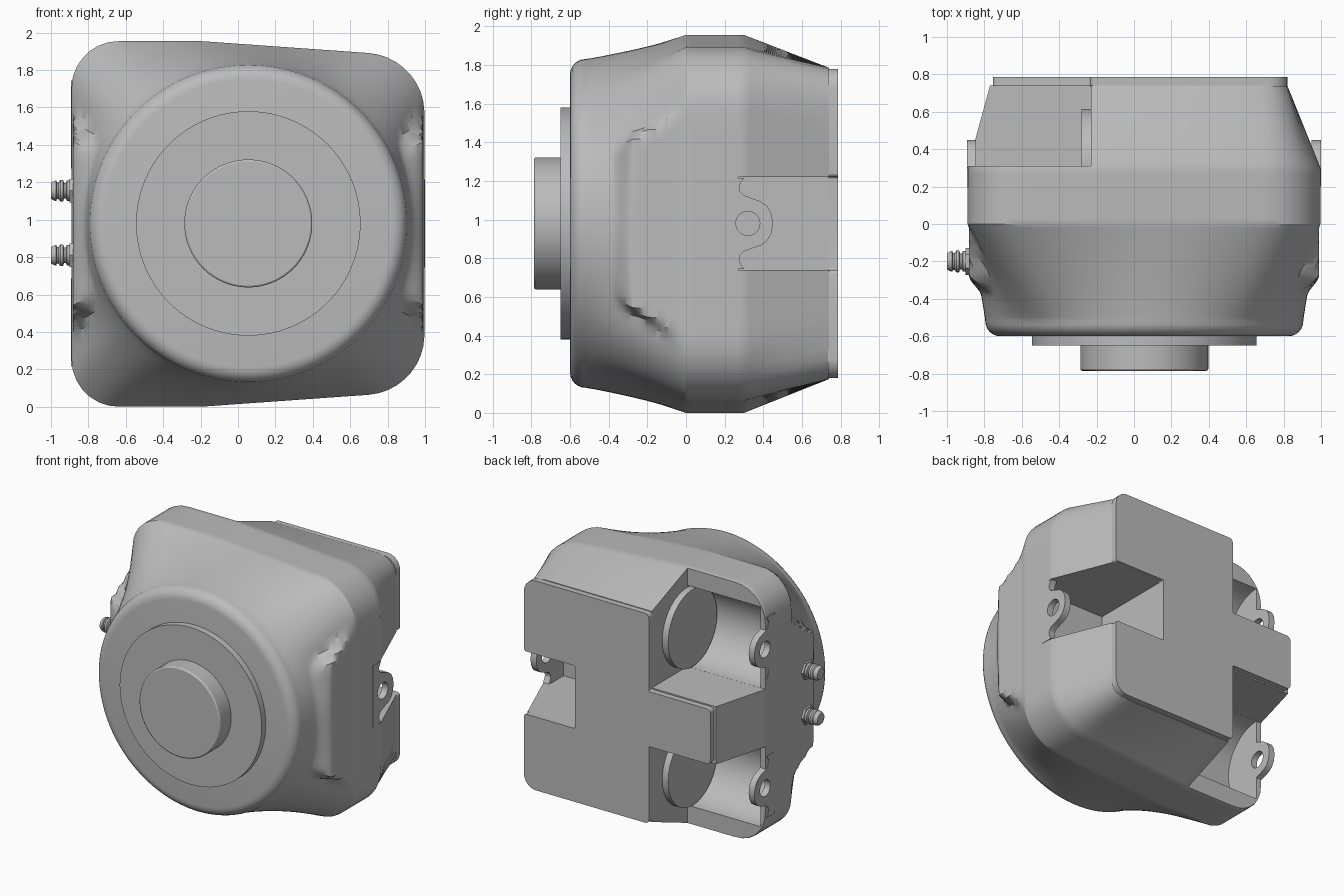
import bpy, bmesh, math
from mathutils import Vector

if "Cube" in bpy.data.objects:
    bpy.data.objects.remove(bpy.data.objects["Cube"])

grey = bpy.data.materials.new("warm_grey")
grey.diffuse_color = (0.5, 0.5, 0.5, 1)
grey.use_nodes = True
grey.node_tree.nodes["Principled BSDF"].inputs["Base Color"].default_value = grey.diffuse_color
CX, CZ = 0.055, 0.98          # axis of the round front


def finish(name, bm, angle=30):
    bmesh.ops.recalc_face_normals(bm, faces=bm.faces)
    me = bpy.data.meshes.new(name)
    bm.to_mesh(me)
    bm.free()
    ob = bpy.data.objects.new(name, me)
    bpy.context.collection.objects.link(ob)
    me.materials.append(grey)
    shade(ob, angle)
    return ob


def shade(ob, angle=30):
    bpy.ops.object.select_all(action='DESELECT')
    ob.select_set(True)
    bpy.context.view_layer.objects.active = ob
    bpy.ops.object.shade_smooth_by_angle(angle=math.radians(angle))


def fillet(corners, n=8):
    """Round a polygon given as (u, v, radius)."""
    out = []
    for i, (u, v, r) in enumerate(corners):
        p = Vector((u, v))
        a = (Vector(corners[i - 1][:2]) - p).normalized()
        b = (Vector(corners[(i + 1) % len(corners)][:2]) - p).normalized()
        if r == 0:
            out.append(p)
            continue
        half = a.angle(b) / 2
        c = p + (a + b).normalized() * r / math.sin(half)
        s, e = p + a * r / math.tan(half) - c, p + b * r / math.tan(half) - c
        for k in range(n + 1):
            t = k / n
            out.append(c + (s * (1 - t) + e * t).normalized() * r)
    return out


def prism(name, pts, axis, lo, hi):
    """Extrude a 2D outline along x (outline is y,z) or y (outline is x,z)."""
    bm = bmesh.new()
    place = (lambda p, d: (d, p[0], p[1])) if axis == 'x' else (lambda p, d: (p[0], d, p[1]))
    f = bm.faces.new([bm.verts.new(place(p, lo)) for p in pts])
    ext = bmesh.ops.extrude_face_region(bm, geom=[f])
    move = Vector((hi - lo, 0, 0) if axis == 'x' else (0, hi - lo, 0))
    bmesh.ops.translate(bm, vec=move, verts=[g for g in ext['geom'] if isinstance(g, bmesh.types.BMVert)])
    return finish(name, bm)


def disc(name, u, v, r, axis, lo, hi, n=64):
    pts = [(u + r * math.cos(2 * math.pi * k / n), v + r * math.sin(2 * math.pi * k / n)) for k in range(n)]
    return prism(name, pts, axis, lo, hi)


def box(name, x0, x1, y0, y1, z0, z1):
    return prism(name, [(y0, z0), (y1, z0), (y1, z1), (y0, z1)], 'x', x0, x1)


def cut(ob, cutter):
    m = ob.modifiers.new("cut", 'BOOLEAN')
    m.operation, m.solver, m.object = 'DIFFERENCE', 'EXACT', cutter
    bpy.context.view_layer.objects.active = ob
    bpy.ops.object.modifier_apply(modifier=m.name)
    bpy.data.objects.remove(cutter)


def reach(outline, ang):
    """Distance from the axis to an outline in a given direction."""
    d, best = Vector((math.cos(ang), math.sin(ang))), 0
    for i, q in enumerate(outline):
        a, b = outline[i - 1] - Vector((CX, CZ)), q - Vector((CX, CZ))
        e = b - a
        den = d.x * e.y - d.y * e.x
        if abs(den) < 1e-9:
            continue
        t = (a.x * e.y - a.y * e.x) / den
        s = (a.x * d.y - a.y * d.x) / den
        if -1e-6 <= s <= 1 + 1e-6 and t > best:
            best = t
    return best


def step(a, b, x):
    t = min(1, max(0, (x - a) / (b - a)))
    return t * t * (3 - 2 * t)


# Housing: loft from a round front to a rounded square, then taper to the back
widest = fillet([(-0.89, 0, .25), (-0.2, 0, 0), (0.997, .085, .32),
                 (0.997, 1.87, .32), (-0.2, 1.955, 0), (-0.89, 1.955, .25)], 10)
rear = fillet([(-0.77, .175, .14), (0.82, .175, .14), (0.82, 1.785, .14), (-0.77, 1.785, .14)], 10)
N, R, Y0 = 144, 0.85, -0.52
angles = [2 * math.pi * k / N for k in range(N)]
wide_r = [reach(widest, a) for a in angles]
rear_r = [reach(rear, a) for a in angles]


def radius(k, y):
    if y <= Y0:
        return R - 0.08 + math.sqrt(max(0, 0.08 ** 2 - (Y0 - y) ** 2))
    if y >= 0.3:
        t = (y - 0.3) / 0.44
        return wide_r[k] * (1 - t) + rear_r[k] * t
    if y >= 0:
        return wide_r[k]
    base = R + (wide_r[k] - R) * ((y - Y0) / -Y0) ** 1.1
    # flat cheeks on both sides
    w = 0
    if abs(math.cos(angles[k])) > 0.7:
        lim = 0.42 + 0.5 * (y + 0.3)
        h = abs(wide_r[k] * math.sin(angles[k]))
        w = step(-0.38, -0.27, y) * (1 - step(lim, lim + 0.1, h))
    return base + (wide_r[k] * 0.993 - base) * w


ys = [Y0 - 0.08 * math.cos(math.pi / 2 * k / 6) for k in range(6)]
ys += [Y0 + 0.02 * k for k in range(26)] + [0, 0.03, 0.15, 0.27, 0.3, 0.33, 0.5, 0.74]
bm = bmesh.new()
rings = [[bm.verts.new((CX + radius(k, y) * math.cos(a), y, CZ + radius(k, y) * math.sin(a)))
          for k, a in enumerate(angles)] for y in ys]
for r0, r1 in zip(rings, rings[1:]):
    for k in range(N):
        bm.faces.new((r0[k - 1], r0[k], r1[k], r1[k - 1]))
bm.faces.new(rings[0])
bm.faces.new(rings[-1])
housing = finish("housing", bm)

# Rear pockets: one on the right, an upper and a lower one on the left
ARM, LUG = 0.22, 0.53
cut(housing, box("cutter", 0.39, 0.95, 0.12, 1, CZ - .24, CZ + .24))
cut(housing, box("cutter", 0.90, 1.2, 0.27, 1, CZ - .24, CZ + .24))
for s in (1, -1):
    z0, z1 = sorted((CZ + s * ARM, CZ + s * 1.3))
    cut(housing, box("cutter", -1.2, -0.23, 0.31, 1, z0, z1))
    cut(housing, disc("cutter", 0.32, CZ + s * LUG, 0.31, 'x', -0.845, -0.23))

# Mounting lugs: wavy tabs with a bolt hole
half = [(.20, .235), (.30, .235), (.285, .215), (.275, .19), (.28, .165), (.30, .145), (.34, .13),
        (.385, .115), (.42, .09), (.442, .05), (.45, 0)]
for name, x0, x1, z in (("right_lug", .95, 1.0, CZ), ("upper_left_lug", -.893, -.845, CZ + LUG),
                        ("lower_left_lug", -.893, -.845, CZ - LUG)):
    pts = [(y, z + d) for y, d in half] + [(y, z - d) for y, d in half[-2::-1]]
    lug = prism(name, pts, 'x', x0, x1)
    for ob in (lug, housing):
        cut(ob, disc("cutter", 0.32, z, 0.062, 'x', x0 - .02, x1 + .04, 32))
    shade(lug)
shade(housing)

# Round pads on the inner pocket walls
for s, name in ((1, "upper_pad"), (-1, "lower_pad")):
    disc(name, 0.32, CZ + s * LUG, 0.295, 'x', -0.28, -0.22)

# Back plate with a side notch and an arm
prism("back_plate", fillet([
    (.82, .18, .1), (.82, .74, .02), (.39, .74, .01), (.39, 1.22, .01), (.82, 1.22, .02), (.82, 1.78, .1),
    (-.235, 1.78, .03), (-.235, 1.19, .01), (-.755, 1.19, .03), (-.755, .77, .03), (-.235, .77, .01),
    (-.235, .18, .03)], 5), 'y', 0.735, 0.785)

# Front flange and hub
disc("front_flange", CX, CZ, 0.60, 'y', -0.65, -0.59, 96)
hub = disc("front_hub", CX, CZ, 0.342, 'y', -0.785, -0.64, 96)
bev = hub.modifiers.new("edge", 'BEVEL')
bev.width, bev.segments, bev.limit_method = 0.01, 2, 'ANGLE'

# Hose fittings on the left: hexagonal nut with a stepped barb
for n, z in (("upper", 1.155), ("lower", 0.81)):
    disc(n + "_fitting_nut", -0.2, z, 0.072, 'x', -0.90, -0.85, 6)
    bm = bmesh.new()
    prof = [(-.87, .055), (-.915, .055), (-.92, .042), (-.93, .042), (-.935, .058), (-.95, .058),
            (-.96, .045), (-.968, .045), (-.972, .055), (-.985, .052), (-1.0, .042)]
    loops = [[bm.verts.new((x, -0.2 + r * math.cos(k * math.pi / 12), z + r * math.sin(k * math.pi / 12)))
              for k in range(24)] for x, r in prof]
    for a, b in zip(loops, loops[1:]):
        for k in range(24):
            bm.faces.new((a[k - 1], a[k], b[k], b[k - 1]))
    bm.faces.new(loops[0])
    bm.faces.new(loops[-1])
    finish(n + "_fitting_barb", bm)
